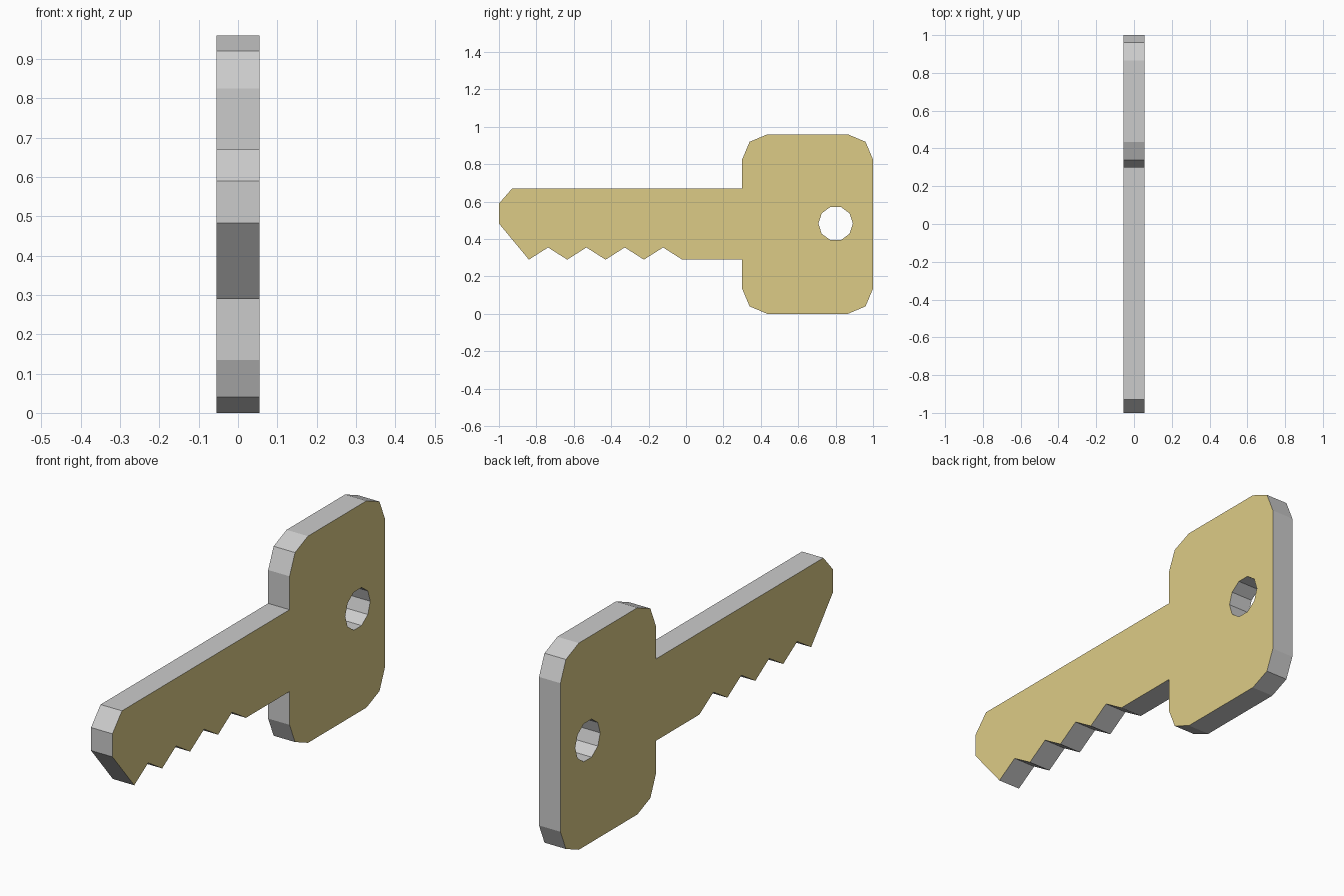
import bpy, bmesh
from math import sin, cos, tau

if "Cube" in bpy.data.objects:
    bpy.data.objects.remove(bpy.data.objects["Cube"])

HALF = 0.055   # half thickness
MID = 0.48     # height of the key's centre line


def material(name, rgb):
    m = bpy.data.materials.new(name)
    m.diffuse_color = (*rgb, 1)
    m.use_nodes = True
    m.node_tree.nodes["Principled BSDF"].inputs["Base Color"].default_value = m.diffuse_color
    return m


# Head: upper half of the outline, mirrored to give the lower half
head_top = [(0.30, 0.825), (0.34, 0.92), (0.435, 0.96),
            (0.865, 0.96), (0.96, 0.92), (1.0, 0.825)]
head_bottom = [(y, 2 * MID - z) for y, z in reversed(head_top)]

# Blade: teeth alternate low and high from the head towards the tip
teeth = [(-0.02 - 0.1025 * i, 0.355 if i % 2 else 0.29) for i in range(9)]
tip = [(-1.0, 0.483), (-1.0, 0.59), (-0.93, 0.67)]
outline = (head_top + head_bottom + [(0.30, 0.29)] + teeth + tip
           + [(0.30, 0.67)])

# Ten-sided keyring hole
hole = [(0.80 + 0.092 * cos(tau * i / 10), 0.483 + 0.093 * sin(tau * i / 10))
        for i in range(10)]

# Fill the profile between the two loops, then extrude the thickness
bm = bmesh.new()
edges = []
for loop in (outline, hole):
    vs = [bm.verts.new((-HALF, y, z)) for y, z in loop]
    edges += [bm.edges.new((a, b)) for a, b in zip(vs, vs[1:] + vs[:1])]
bmesh.ops.triangle_fill(bm, edges=edges, use_beauty=True, normal=(1, 0, 0))
result = bmesh.ops.extrude_face_region(bm, geom=bm.faces[:], use_keep_orig=True)
moved = [g for g in result["geom"] if isinstance(g, bmesh.types.BMVert)]
bmesh.ops.translate(bm, verts=moved, vec=(2 * HALF, 0, 0))
bmesh.ops.recalc_face_normals(bm, faces=bm.faces[:])

# Brass on the two broad sides, bare grey metal on the cut edges
for f in bm.faces:
    f.material_index = 0 if abs(f.normal.x) > 0.9 else 1

mesh = bpy.data.meshes.new("key")
bm.to_mesh(mesh)
bm.free()
mesh.materials.append(material("brass", (0.72, 0.60, 0.24)))
mesh.materials.append(material("grey_metal", (0.6, 0.6, 0.6)))
key = bpy.data.objects.new("key", mesh)
bpy.context.collection.objects.link(key)
